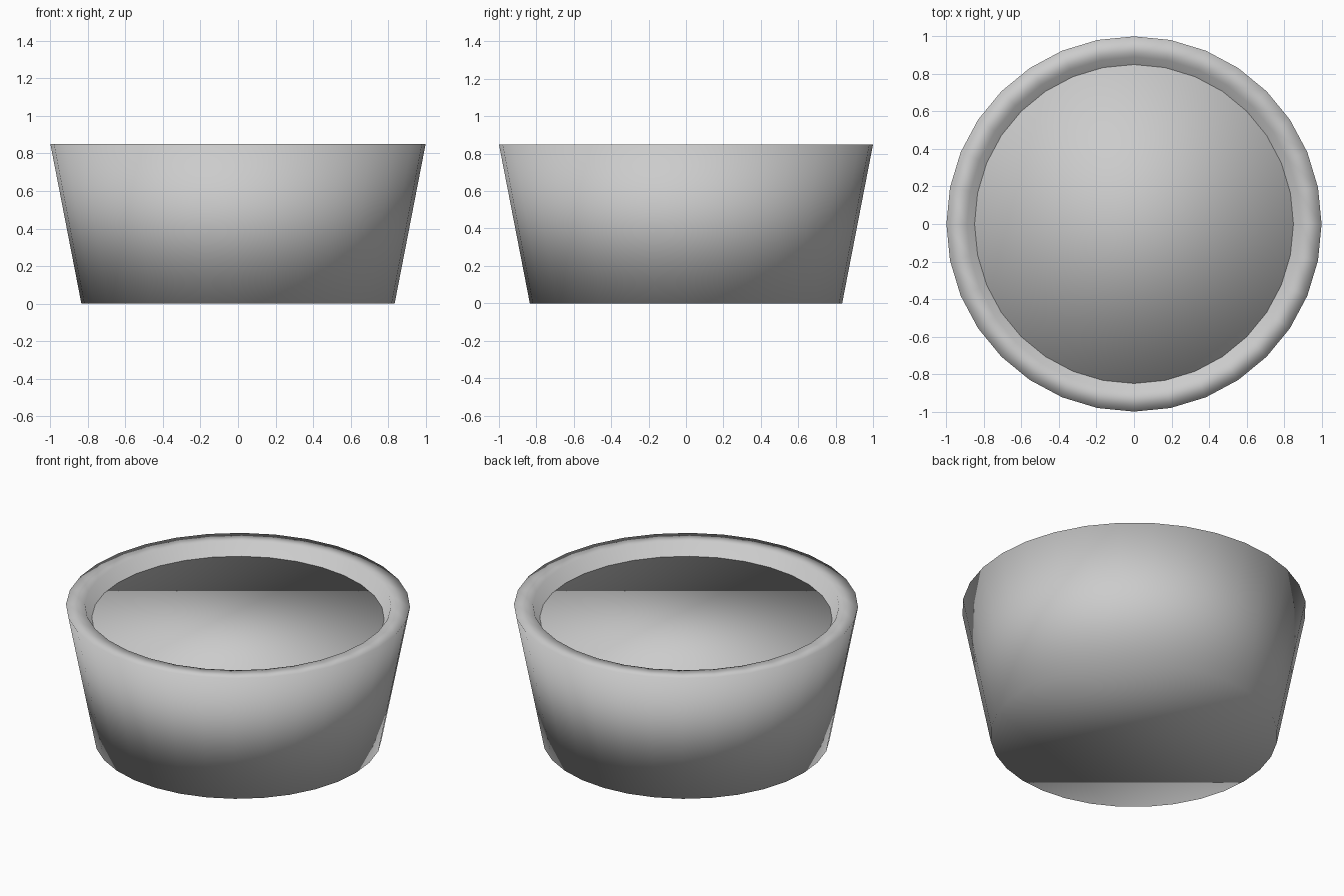
import bpy, bmesh, math

if "Cube" in bpy.data.objects:
    bpy.data.objects.remove(bpy.data.objects["Cube"])

SIDES = 32


def lathe(name, profile, cap_start=True, cap_end=True):
    """Spin (radius, z) points around z, all smooth shaded."""
    bm = bmesh.new()
    rings = []
    for r, z in profile:
        rings.append([bm.verts.new((r * math.cos(2 * math.pi * i / SIDES),
                                    r * math.sin(2 * math.pi * i / SIDES), z))
                      for i in range(SIDES)])
    for a, b in zip(rings, rings[1:]):
        for i in range(SIDES):
            j = (i + 1) % SIDES
            bm.faces.new((a[i], a[j], b[j], b[i]))
    if cap_start:
        bm.faces.new(rings[0][::-1])
    if cap_end:
        bm.faces.new(rings[-1])
    for f in bm.faces:
        f.smooth = True
    bmesh.ops.recalc_face_normals(bm, faces=bm.faces[:])
    mesh = bpy.data.meshes.new(name)
    bm.to_mesh(mesh)
    bm.free()
    obj = bpy.data.objects.new(name, mesh)
    bpy.context.collection.objects.link(obj)
    return obj


# Tapered tub with a flat rim and a short inner lip
lathe("tub_wall", [(0.835, 0), (1.0, 0.85), (0.89, 0.85), (0.845, 0.755)])

# Filling disc that closes the opening just below the rim
lathe("filling", [(0.85, 0.68), (0.85, 0.77)])
